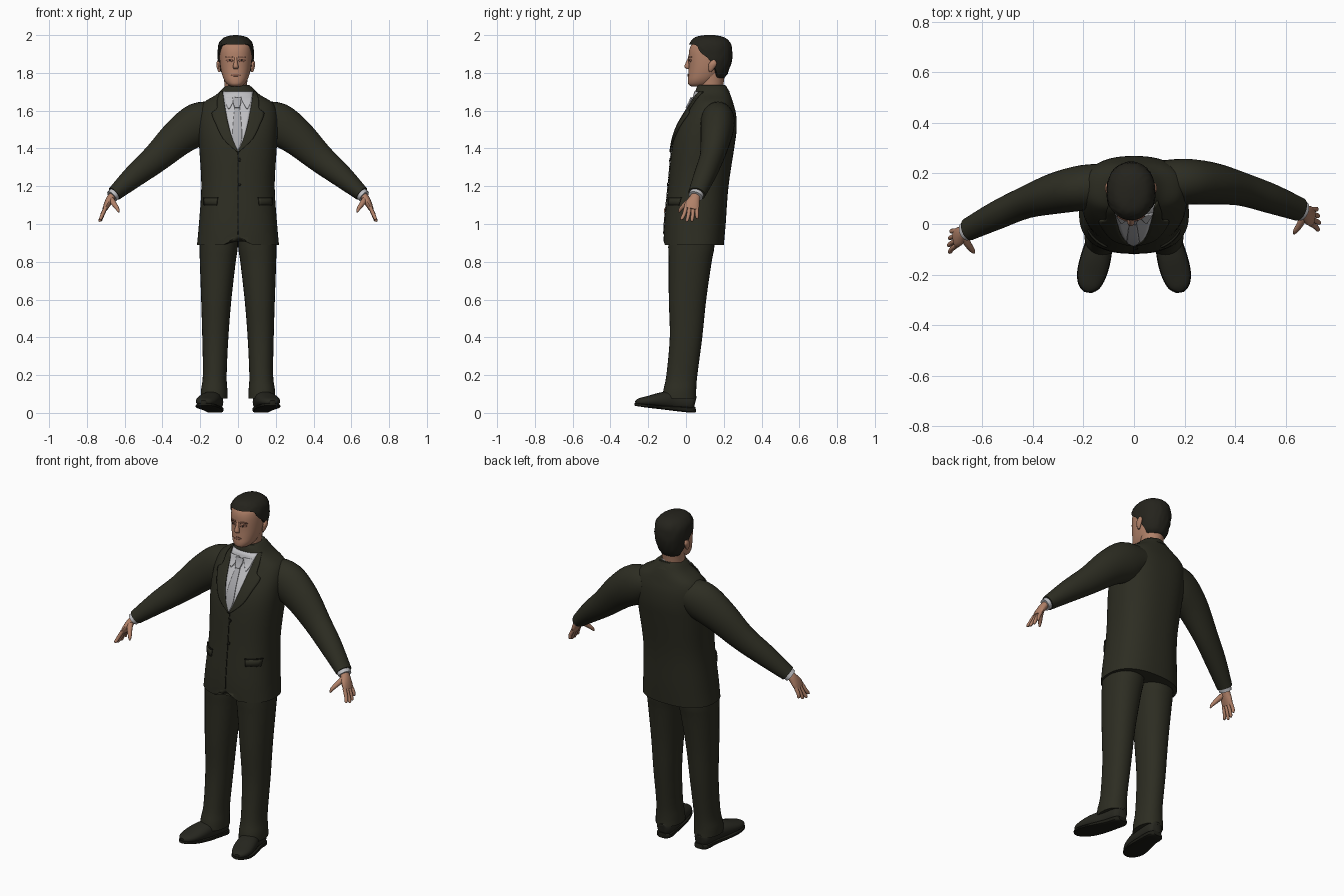
import bpy, bmesh, math, random
from mathutils import Vector
from mathutils.bvhtree import BVHTree

random.seed(4)
HEAD_X = -0.012


def material(name, rgb):
    m = bpy.data.materials.new(name)
    m.diffuse_color = (*rgb, 1)
    return m


SUIT = material("suit cloth", (0.026, 0.026, 0.016))
SEAM = material("seam shadow", (0.012, 0.012, 0.008))
SHOE = material("shoe leather", (0.020, 0.020, 0.014))
HAIR = material("hair", (0.018, 0.017, 0.012))
SKIN = material("skin", (0.44, 0.22, 0.14))
LIPS = material("lips and lids", (0.27, 0.12, 0.08))
SHIRT = material("shirt", (0.52, 0.52, 0.54))
TIE = material("tie", (0.40, 0.40, 0.42))


def finish(name, verts, faces, mat, angle=40):
    me = bpy.data.meshes.new(name)
    me.from_pydata([tuple(v) for v in verts], [], faces)
    bm = bmesh.new()
    bm.from_mesh(me)
    bmesh.ops.recalc_face_normals(bm, faces=bm.faces)
    bm.to_mesh(me)
    bm.free()
    me.materials.append(mat)
    ob = bpy.data.objects.new(name, me)
    bpy.context.collection.objects.link(ob)
    bpy.ops.object.select_all(action='DESELECT')
    ob.select_set(True)
    bpy.context.view_layer.objects.active = ob
    bpy.ops.object.shade_smooth_by_angle(angle=math.radians(angle))
    return ob


def resample(rows, k):
    """Smooth spline through rows of equal-length tuples."""
    out, n = [], len(rows)
    for i in range(n - 1):
        quad = [rows[max(i - 1, 0)], rows[i], rows[i + 1], rows[min(i + 2, n - 1)]]
        for j in range(k):
            t = j / k
            out.append(tuple(0.5 * (2 * b + (c - a) * t + (2 * a - 5 * b + 4 * c - d) * t * t
                                    + (3 * b - a - 3 * c + d) * t ** 3) for a, b, c, d in zip(*quad)))
    return out + [rows[-1]]


def unit(a, n):
    s, c = math.sin(a), math.cos(a)
    return (math.copysign(abs(s) ** (2 / n), s), math.copysign(abs(c) ** (2 / n), c))


def skin_rings(rings, caps=True):
    n = len(rings[0])
    faces = [(r * n + i, r * n + (i + 1) % n, (r + 1) * n + (i + 1) % n, (r + 1) * n + i)
             for r in range(len(rings) - 1) for i in range(n)]
    if caps:
        faces += [tuple(range(n)), tuple(range((len(rings) - 1) * n, len(rings) * n))]
    return [v for r in rings for v in r], faces


def tube(name, rows, mat, seg=20, k=4, ref=(0, 1, 0), n=2.0, axis=None, shear=0.0, caps=True):
    """rows: x, y, z, radius along ref, radius across it."""
    rows = resample(rows, k)
    pts = [Vector(r[:3]) for r in rows]
    rings = []
    for i, r in enumerate(rows):
        t = Vector(axis) if axis else pts[min(i + 1, len(pts) - 1)] - pts[max(i - 1, 0)]
        t.normalize()
        u = Vector(ref) - t * t.dot(Vector(ref))
        u.normalize()
        v = t.cross(u)
        ring = []
        for j in range(seg):
            s, c = unit(math.tau * j / seg, n)
            p = pts[i] + u * c * r[3] + v * s * r[4]
            p.y += shear * p.x
            ring.append(p)
        rings.append(ring)
    return finish(name, *skin_rings(rings, caps), mat)


def upright(rows, x=0):
    """(z, front y, back y, half width) to tube rows."""
    return [(x, (f + b) / 2, z, (b - f) / 2, w) for z, f, b, w in rows]


def tree_of(ob):
    return BVHTree.FromPolygons([v.co for v in ob.data.vertices], [p.vertices for p in ob.data.polygons])


def plate(name, rows, mat, tree, off=0.004, nx=6, k=4, thick=0.005, side=1, cx=0):
    """Thin cloth-like plate laid on a front surface; rows: z, x from, x to."""
    verts = []
    rows = resample(rows, k)
    for z, a, b in rows:
        for i in range(nx + 1):
            x = cx + side * (a + (b - a) * i / nx)
            hit = tree.ray_cast(Vector((x, -1, z)), Vector((0, 1, 0)))[0]
            verts.append((x, (hit.y if hit else 0.06) - off, z))
    w = nx + 1
    faces = [(r * w + i, r * w + i + 1, (r + 1) * w + i + 1, (r + 1) * w + i)
             for r in range(len(rows) - 1) for i in range(nx)]
    ob = finish(name, verts, faces, mat)
    mod = ob.modifiers.new("thickness", 'SOLIDIFY')
    mod.thickness, mod.offset = thick, 0
    return ob


# Jacket body, with the front hem cut away at the middle
jacket = tube("jacket_body", upright([
    (0.89, -0.118, 0.20, 0.217), (1.0, -0.115, 0.21, 0.207), (1.2, -0.095, 0.225, 0.194),
    (1.4, -0.075, 0.255, 0.205), (1.5, -0.05, 0.268, 0.21), (1.58, -0.008, 0.265, 0.208),
    (1.64, 0.03, 0.25, 0.185), (1.685, 0.045, 0.235, 0.115), (1.72, 0.055, 0.218, 0.078),
    (1.735, 0.065, 0.205, 0.06)]), SUIT, seg=64, n=2.4, axis=(0, 0, 1))
for v in jacket.data.vertices:
    if v.co.z < 0.9 and v.co.y < 0 and abs(v.co.x) < 0.07:
        v.co.z += 0.05 * (1 - abs(v.co.x) / 0.07)
chest = tree_of(jacket)

# Shirt front, tie and jacket front details
V = [(1.385, 0.001), (1.45, 0.03), (1.58, 0.062), (1.70, 0.082)]
plate("shirt_front", [(z, -x, x) for z, x in V], SHIRT, chest, 0.003, 10)
plate("tie_blade", [(1.39, -0.004, 0.004), (1.45, -0.024, 0.024), (1.54, -0.021, 0.021),
                    (1.625, -0.012, 0.012)], TIE, chest, 0.008, cx=-0.004)
plate("tie_knot", [(1.615, -0.013, 0.013), (1.64, -0.02, 0.02), (1.668, -0.023, 0.023)], TIE, chest,
      0.014, thick=0.009, cx=-0.005)
plate("front_seam", [(0.945, -0.002, 0.002), (1.385, -0.002, 0.002)], SEAM, chest, 0.002, 1, 12, 0.003)
for z in (1.34, 1.21):
    plate("button", [(z - 0.008, 0.004, 0.012), (z, 0.001, 0.015), (z + 0.008, 0.004, 0.012)], SEAM,
          chest, 0.004, 4)
for side, tag in ((-1, "left"), (1, "right")):
    plate(tag + "_lapel", [(1.38, -0.002, 0.004), (1.45, 0.029, 0.078), (1.53, 0.052, 0.118),
                           (1.585, 0.062, 0.138), (1.61, 0.067, 0.112), (1.66, 0.075, 0.108),
                           (1.70, 0.08, 0.092)], SUIT, chest, 0.007, side=side, thick=0.008)
    plate(tag + "_collar_point", [(1.61, 0.045, 0.052), (1.64, 0.028, 0.066), (1.672, 0.012, 0.075)],
          SHIRT, chest, 0.009, side=side, thick=0.006)
    plate(tag + "_pocket_flap", [(1.10, 0.112, 0.178), (1.138, 0.108, 0.18)], SUIT, chest, 0.005,
          side=side, k=2, thick=0.008)
    plate(tag + "_pocket_line", [(1.137, 0.106, 0.182), (1.141, 0.106, 0.182)], SEAM, chest, 0.006,
          side=side, k=1, thick=0.009)
    plate(tag + "_flap_hem", [(1.097, 0.112, 0.178), (1.10, 0.112, 0.178)], SEAM, chest, 0.004,
          side=side, k=1, thick=0.005)

# Collars and neck
tilt = (0, -0.32, 1)
tube("jacket_collar", [(0, 0.138, 1.67, 0.098, 0.108), (0, 0.138, 1.695, 0.084, 0.086),
                       (0, 0.14, 1.712, 0.075, 0.072)], SUIT, 40, axis=tilt)
tube("shirt_collar", [(-0.005, 0.125, 1.66, 0.085, 0.08), (-0.006, 0.127, 1.69, 0.077, 0.072),
                      (-0.007, 0.13, 1.72, 0.07, 0.066)], SHIRT, 40, axis=tilt)
tube("neck", [(HEAD_X, 0.13, 1.66, 0.062, 0.056), (HEAD_X, 0.134, 1.74, 0.064, 0.06),
              (HEAD_X, 0.14, 1.81, 0.07, 0.066)], SKIN, 32, axis=(0, 0, 1))

# Head
HEAD = [(1.727, 0.032, 0.09, 0.022), (1.738, 0.014, 0.13, 0.043), (1.76, 0.010, 0.155, 0.06),
        (1.79, 0.012, 0.185, 0.072), (1.83, 0.014, 0.21, 0.081), (1.88, 0.014, 0.225, 0.086),
        (1.92, 0.017, 0.227, 0.086), (1.95, 0.03, 0.215, 0.08), (1.975, 0.06, 0.19, 0.058),
        (1.985, 0.10, 0.15, 0.02)]
head = tube("head", upright(HEAD, HEAD_X), SKIN, 48, n=2.2, axis=(0, 0, 1))
face = tree_of(head)
tube("nose", [(HEAD_X, 0.022, 1.885, 0.008, 0.007), (HEAD_X, 0.012, 1.86, 0.011, 0.009),
              (HEAD_X, 0.006, 1.832, 0.014, 0.015), (HEAD_X, 0.014, 1.82, 0.008, 0.010)],
     SKIN, 14, axis=(0, 0, 1))
plate("mouth", [(1.782, -0.012, 0.012), (1.788, -0.025, 0.025), (1.795, -0.012, 0.012)], LIPS, face,
      0.002, cx=HEAD_X, thick=0.004)
for side, tag in ((-1, "left"), (1, "right")):
    plate(tag + "_eye_lid", [(1.858, 0.022, 0.042), (1.866, 0.015, 0.05), (1.874, 0.022, 0.044)], LIPS,
          face, 0.001, side=side, cx=HEAD_X, thick=0.003)
    plate(tag + "_pupil", [(1.862, 0.028, 0.036), (1.870, 0.028, 0.036)], HAIR, face, 0.003, 2, 1,
          0.002, side=side, cx=HEAD_X)
    plate(tag + "_brow", [(1.881, 0.014, 0.054), (1.888, 0.017, 0.05)], LIPS, face, 0.002, 6, 1,
          0.005, side=side, cx=HEAD_X)
    ex = HEAD_X + side * 0.086
    tube(tag + "_ear", [(ex, 0.128, 1.805, 0.006, 0.005), (ex + side * 0.004, 0.134, 1.822, 0.015, 0.009),
                        (ex + side * 0.007, 0.142, 1.848, 0.021, 0.010),
                        (ex + side * 0.004, 0.146, 1.868, 0.009, 0.006)], SKIN, 14, axis=(0, 0, 1))

# Hair: a shell around the skull whose lower edge follows the hairline
SKULL = resample([(1.76, 0.0, 0.19, 0.064), (1.79, 0.0, 0.217, 0.079), (1.83, 0.0, 0.234, 0.09),
                  (1.88, 0.002, 0.245, 0.096), (1.92, 0.006, 0.245, 0.096), (1.955, 0.018, 0.238, 0.09),
                  (1.98, 0.036, 0.218, 0.072), (1.993, 0.06, 0.19, 0.048), (2.0, 0.10, 0.15, 0.01)], 6)
LINE = [(0, 1.950), (35, 1.952), (55, 1.945), (70, 1.905), (84, 1.885), (94, 1.86), (108, 1.82),
        (125, 1.775), (181, 1.770)]


def lookup(table, x):
    for a, b in zip(table, table[1:]):
        if x <= b[0]:
            t = max(0, (x - a[0]) / (b[0] - a[0]))
            return [p + (q - p) * t for p, q in zip(a, b)]
    return table[-1]


rings = []
for r in range(-1, 15):
    ring = []
    for j in range(64):
        a = math.tau * j / 64
        deg = math.degrees(min(a, math.tau - a))
        low = lookup(LINE, deg)[1]
        z = low + (2.0 - low) * math.sin(max(r, 0) / 14 * math.pi / 2)
        _, f, b, w = lookup(SKULL, z)
        g = 0.86 if r < 0 else 1 + (random.uniform(-0.025, 0.012) if 0 < r < 14 else 0)
        s, c = unit(a, 2.2)
        ring.append((HEAD_X + w * s * g, (f + b) / 2 - (b - f) / 2 * c * g, z))
    rings.append(ring)
finish("hair", *skin_rings(rings), HAIR, 60)

for side, tag in ((-1, "left"), (1, "right")):
    def limb(part, rows, mat, **kw):
        return tube(tag + "_" + part, [(side * r[0], *r[1:]) for r in rows], mat, **kw)

    # Sleeve and cuff
    limb("sleeve", [(0.11, 0.16, 1.565, 0.085, 0.085), (0.205, 0.155, 1.532, 0.09, 0.112),
                    (0.31, 0.14, 1.462, 0.082, 0.098), (0.43, 0.11, 1.352, 0.064, 0.077),
                    (0.545, 0.066, 1.257, 0.057, 0.061), (0.655, 0.018, 1.16, 0.046, 0.040)],
         SUIT, seg=28, shear=0.06)
    limb("shirt_cuff", [(0.64, 0.024, 1.172, 0.038, 0.034), (0.668, 0.010, 1.146, 0.038, 0.033)],
         SHIRT, k=1, shear=0.06)
    # Hand
    limb("palm", [(0.655, 0.015, 1.16, 0.024, 0.02), (0.675, 0.005, 1.135, 0.029, 0.021),
                  (0.692, -0.008, 1.105, 0.039, 0.018), (0.705, -0.015, 1.078, 0.038, 0.013)],
         SKIN, seg=16, shear=0.06)
    for i, (length, bend) in enumerate(((0.056, 0.0), (0.066, 0.004), (0.064, 0.0), (0.05, -0.006))):
        y0, y1 = -0.042 + 0.019 * i, -0.066 + 0.027 * i
        limb("finger_%d" % (i + 1), [(0.700, y0, 1.088, 0.0105, 0.0105),
                                     (0.718, (y0 + y1) / 2, 1.078 - length * 0.5, 0.010, 0.010),
                                     (0.727 + bend, y1, 1.078 - length * 0.9, 0.0085, 0.0085),
                                     (0.728 + bend, y1 - 0.001, 1.078 - length, 0.004, 0.004)],
             SKIN, seg=10, shear=0.06)
    limb("thumb", [(0.672, -0.012, 1.13, 0.017, 0.015), (0.655, -0.042, 1.105, 0.014, 0.013),
                   (0.638, -0.066, 1.08, 0.010, 0.010), (0.632, -0.076, 1.062, 0.004, 0.004)],
         SKIN, seg=10, shear=0.06, ref=(1, 0, 0))
    # Trouser leg
    limb("trouser_leg", [(0.126, -0.035, 0.075, 0.09, 0.071), (0.126, -0.033, 0.12, 0.087, 0.07),
                         (0.123, -0.022, 0.2, 0.082, 0.063), (0.12, 0.0, 0.4, 0.086, 0.069),
                         (0.115, 0.008, 0.6, 0.099, 0.08), (0.107, 0.022, 0.8, 0.114, 0.095),
                         (0.102, 0.028, 0.88, 0.122, 0.101), (0.1, 0.03, 1.0, 0.12, 0.1)],
         SUIT, seg=28, n=2.2, axis=(0, 0, 1))
    # Shoe upper and sole
    limb("shoe", [(0.122, 0.048, 0.052, 0.026, 0.035), (0.123, 0.025, 0.056, 0.045, 0.045),
                  (0.133, -0.06, 0.065, 0.05, 0.05), (0.15, -0.13, 0.067, 0.058, 0.042),
                  (0.168, -0.20, 0.062, 0.056, 0.028), (0.178, -0.245, 0.058, 0.04, 0.02),
                  (0.182, -0.266, 0.056, 0.016, 0.010)], SHOE, seg=20, ref=(1, 0, 0), n=2.3)
    limb("shoe_sole", [(0.122, 0.052, 0.018, 0.026, 0.014), (0.123, 0.028, 0.016, 0.046, 0.015),
                       (0.131, -0.04, 0.022, 0.050, 0.014), (0.15, -0.13, 0.029, 0.060, 0.010),
                       (0.168, -0.20, 0.036, 0.058, 0.009), (0.178, -0.248, 0.042, 0.042, 0.008),
                       (0.182, -0.27, 0.045, 0.016, 0.007)], SEAM, seg=16, ref=(1, 0, 0), n=4)
